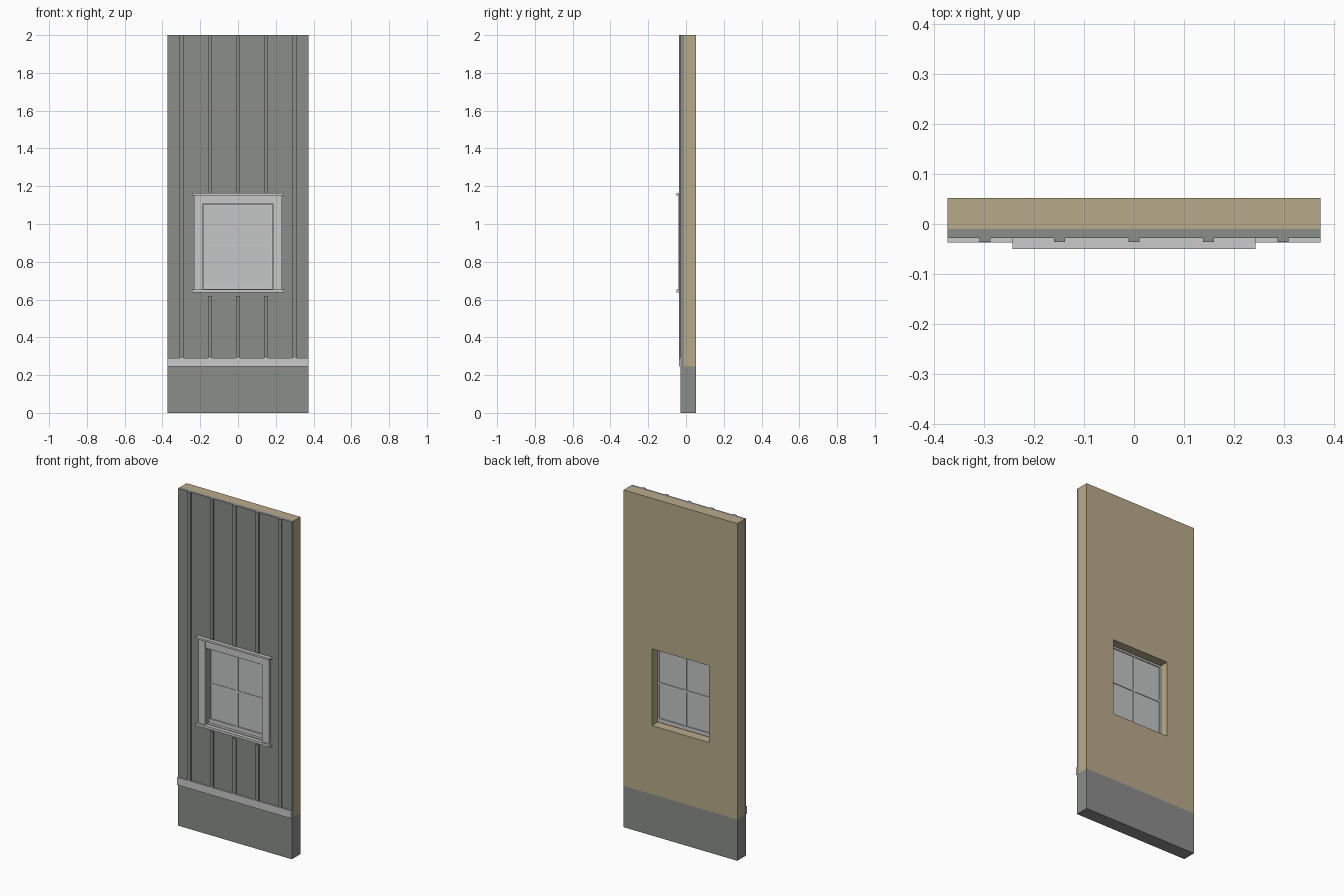
import bpy
import bmesh

if "Cube" in bpy.data.objects:
    bpy.data.objects.remove(bpy.data.objects["Cube"], do_unlink=True)


def material(name, rgb):
    mat = bpy.data.materials.new(name)
    mat.use_nodes = True
    linear = [((c / 255 + 0.055) / 1.055) ** 2.4 for c in rgb] + [1.0]
    mat.diffuse_color = linear
    mat.node_tree.nodes["Principled BSDF"].inputs["Base Color"].default_value = linear
    return mat


grey = material("siding grey", (139, 141, 139))
tan = material("plaster tan", (185, 170, 139))
white = material("trim pale grey", (200, 202, 200))
glass = material("window glass", (196, 199, 198))


def finish(name, bm, mat):
    bmesh.ops.recalc_face_normals(bm, faces=bm.faces)
    mesh = bpy.data.meshes.new(name)
    bm.to_mesh(mesh)
    bm.free()
    mesh.materials.append(mat)
    obj = bpy.data.objects.new(name, mesh)
    bpy.context.collection.objects.link(obj)
    return obj


def box(name, x, y, z, mat):
    """Box from (min, max) pairs."""
    bm = bmesh.new()
    bmesh.ops.create_cube(bm, size=1)
    for v in bm.verts:
        v.co = [lo + (c + 0.5) * (hi - lo) for c, (lo, hi) in zip(v.co, (x, y, z))]
    return finish(name, bm, mat)


def frame(name, outer, inner, y, mat):
    """Rectangular panel with a hole; rects are (half width, bottom, top)."""
    bm = bmesh.new()
    rings = []
    for half, low, high in (outer, inner):
        corners = ((-half, low), (half, low), (half, high), (-half, high))
        rings.append([bm.verts.new((px, y[0], pz)) for px, pz in corners])
    a, b = rings
    for i in range(4):
        j = (i + 1) % 4
        bm.faces.new((a[i], a[j], b[j], b[i]))
    made = bmesh.ops.extrude_face_region(bm, geom=bm.faces[:])["geom"]
    for v in made:
        if isinstance(v, bmesh.types.BMVert):
            v.co.y = y[1]
    return finish(name, bm, mat)


# Main dimensions
HALF = 0.373
BASE = 0.245
BACK, CORE, FACE = 0.052, -0.01, -0.028
OPEN = (0.187, 0.652, 1.107)
PANE = (0.175, 0.68, 1.092)

# Wall layers
box("foundation", (-HALF, HALF), (FACE, BACK), (0, BASE), grey)
frame("inner_wall", (HALF, BASE, 2), OPEN, (CORE, BACK), tan)
frame("siding", (HALF, BASE, 2), OPEN, (FACE, CORE), grey)
box("base_trim", (-HALF, HALF), (-0.037, FACE), (BASE, 0.29), white)

# Vertical battens, interrupted by the window
for i in range(-2, 3):
    x = i * 0.149
    spans = [(0.29, 2)] if abs(i) == 2 else [(0.29, 0.62), (1.165, 2)]
    for n, span in enumerate(spans):
        box(f"batten_{i + 3}_{n + 1}", (x - 0.011, x + 0.011), (-0.036, FACE), span, grey)

# Window casing
for side, s in (("left", 1), ("right", -1)):
    box(f"casing_{side}", sorted((s * OPEN[0], s * 0.232)), (-0.041, FACE), (0.65, 1.152), white)
box("casing_head", (-OPEN[0], OPEN[0]), (-0.038, FACE), (OPEN[2], 1.152), white)
box("head_cap", (-0.243, 0.243), (-0.05, FACE), (1.152, 1.163), white)
box("sill", (-0.243, 0.243), (-0.05, FACE), (0.637, 0.652), white)

# Jamb lining, sash, glass and glazing bars
frame("jamb", OPEN, (0.183, 0.657, 1.103), (FACE, -0.004), white)
frame("sash", (0.183, 0.657, 1.103), PANE, (-0.012, 0.004), white)
box("glass", (-PANE[0], PANE[0]), (-0.005, -0.002), PANE[1:], glass)
mid = (PANE[1] + PANE[2]) / 2
box("glazing_bar_upright", (-0.006, 0.006), (-0.009, 0.003), PANE[1:], white)
box("glazing_bar_cross", (-PANE[0], PANE[0]), (-0.008, 0.002), (mid - 0.006, mid + 0.006), white)
